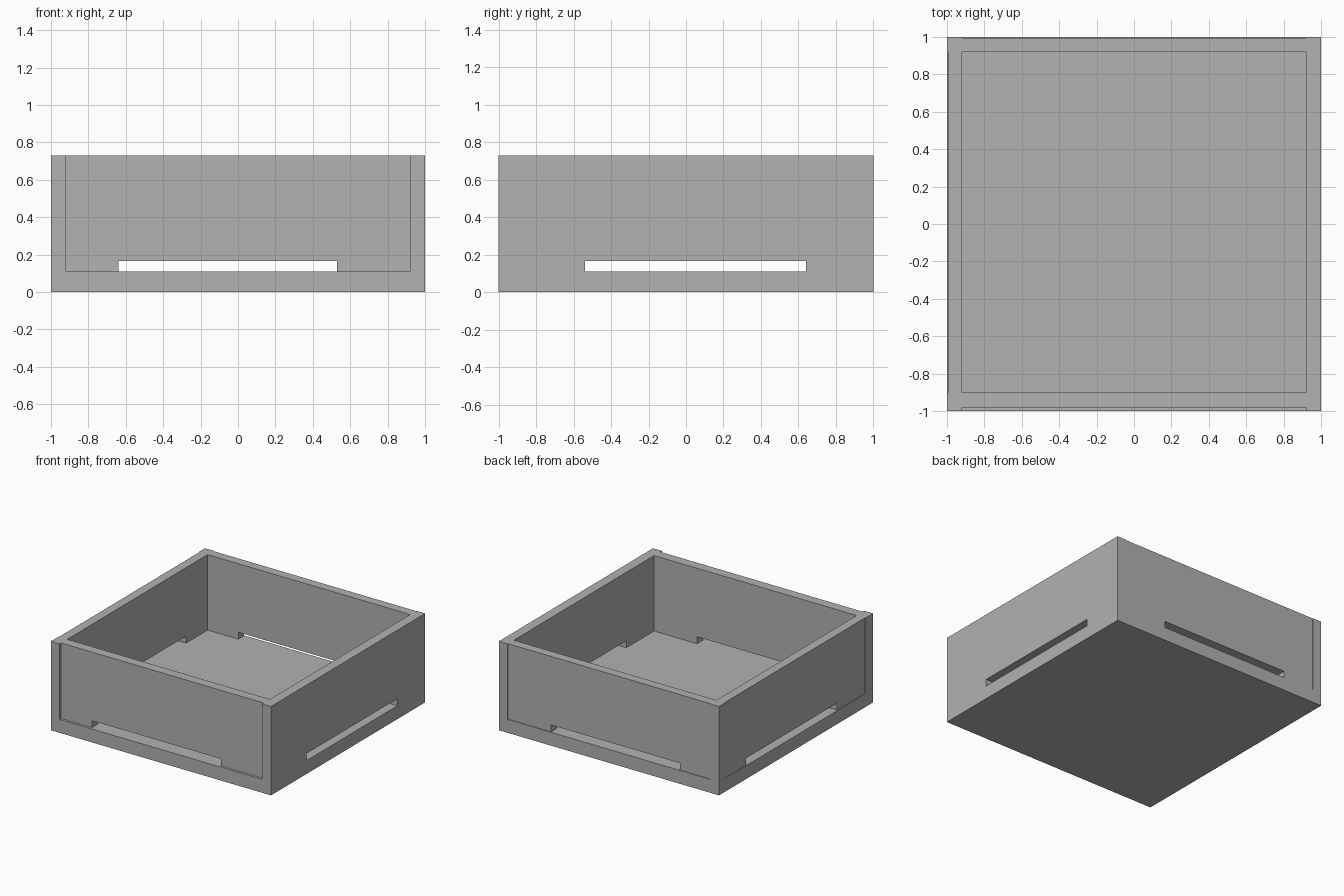
import bpy
import bmesh
from mathutils import Vector

cube = bpy.data.objects.get("Cube")
if cube:
    bpy.data.objects.remove(cube, do_unlink=True)

grey = bpy.data.materials.new("plain_grey")
grey.use_nodes = True
colour = (0.445, 0.445, 0.445, 1)
grey.diffuse_color = colour
grey.node_tree.nodes["Principled BSDF"].inputs["Base Color"].default_value = colour

BASE_TOP, SLOT_TOP, RIM = 0.11, 0.167, 0.73
INNER = 0.92          # inside faces of the side and back walls
INNER_FRONT = -0.90   # inside face of the front wall


def extrude_outline(name, points, offset):
    """Make a solid from a flat outline moved along offset."""
    bm = bmesh.new()
    face = bm.faces.new([bm.verts.new(p) for p in points])
    result = bmesh.ops.extrude_face_region(bm, geom=[face])
    moved = [g for g in result["geom"] if isinstance(g, bmesh.types.BMVert)]
    bmesh.ops.translate(bm, verts=moved, vec=Vector(offset))
    bmesh.ops.recalc_face_normals(bm, faces=bm.faces)
    mesh = bpy.data.meshes.new(name)
    bm.to_mesh(mesh)
    bm.free()
    mesh.materials.append(grey)
    obj = bpy.data.objects.new(name, mesh)
    bpy.context.collection.objects.link(obj)


def block(name, x0, x1, y0, y1, z0, z1):
    corners = [(x0, y0, z0), (x1, y0, z0), (x1, y1, z0), (x0, y1, z0)]
    extrude_outline(name, corners, (0, 0, z1 - z0))


def slotted_wall(name, axis, span, slot, near, far):
    """Wall running along axis, with a long notch in its bottom edge."""
    (a, b), (s, e) = span, slot
    outline = [(a, BASE_TOP), (s, BASE_TOP), (s, SLOT_TOP), (e, SLOT_TOP),
               (e, BASE_TOP), (b, BASE_TOP), (b, RIM), (a, RIM)]
    if axis == "x":
        points = [(u, near, z) for u, z in outline]
        offset = (0, far - near, 0)
    else:
        points = [(near, u, z) for u, z in outline]
        offset = (far - near, 0, 0)
    extrude_outline(name, points, offset)


# Floor slab
block("base", -1, 1, -1, 1, 0, BASE_TOP)

# Front and back panels sit between the side walls
x_slot, y_slot = (-0.64, 0.53), (-0.54, 0.64)
slotted_wall("front_wall", "x", (-INNER, INNER), x_slot, -0.98, INNER_FRONT)
slotted_wall("back_wall", "x", (-INNER, INNER), x_slot, INNER, 0.995)

# Left wall runs the full depth, right wall sits between two posts
slotted_wall("left_wall", "y", (-1, 1), y_slot, INNER, 1)
slotted_wall("right_wall", "y", (INNER_FRONT, INNER), y_slot, -0.995, -INNER)
block("front_right_post", -1, -INNER, -1, INNER_FRONT, BASE_TOP, RIM)
block("back_right_post", -1, -INNER, INNER, 1, BASE_TOP, RIM)
